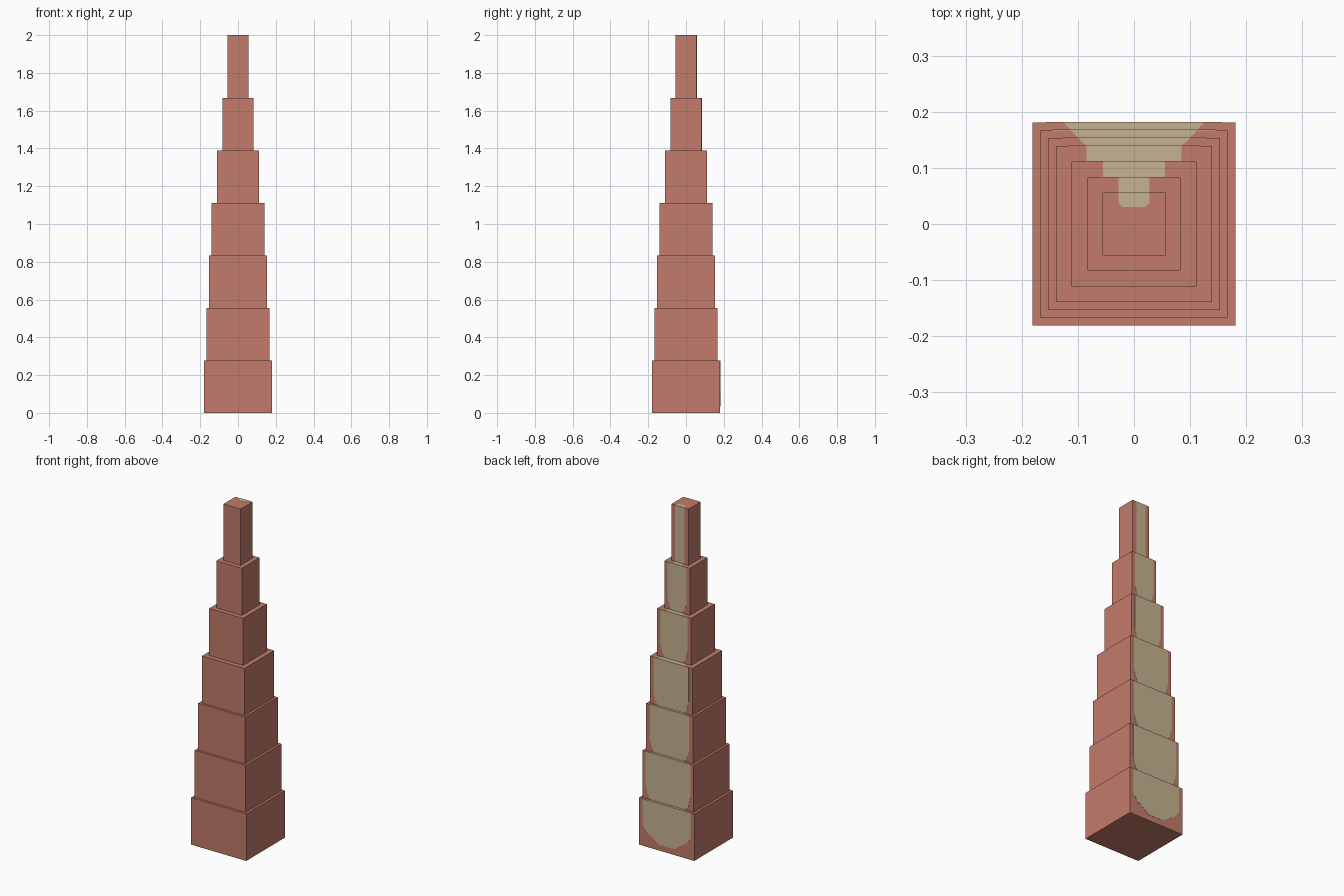
import bpy, bmesh

if "Cube" in bpy.data.objects:
    bpy.data.objects.remove(bpy.data.objects["Cube"])


def material(name, rgb):
    m = bpy.data.materials.new(name)
    m.diffuse_color = (*rgb, 1)
    m.use_nodes = True
    m.node_tree.nodes["Principled BSDF"].inputs["Base Color"].default_value = m.diffuse_color
    return m


BRICK = material("brick_red", (0.54, 0.198, 0.147))
TAN = material("tan", (0.565, 0.456, 0.287))
T = 0.001  # painted plate thickness


def prism(name, points, offset, mat):
    """Extrude a flat outline along an offset vector."""
    bm = bmesh.new()
    face = bm.faces.new([bm.verts.new(p) for p in points])
    res = bmesh.ops.extrude_face_region(bm, geom=[face], use_keep_orig=True)
    verts = [g for g in res["geom"] if isinstance(g, bmesh.types.BMVert)]
    bmesh.ops.translate(bm, verts=verts, vec=offset)
    bmesh.ops.recalc_face_normals(bm, faces=bm.faces)
    me = bpy.data.meshes.new(name)
    bm.to_mesh(me)
    bm.free()
    me.materials.append(mat)
    ob = bpy.data.objects.new(name, me)
    bpy.context.collection.objects.link(ob)


def mirrored(half):
    """Complete a right-hand outline (bottom to top) across x = 0."""
    return half + [(-x, v) for x, v in reversed(half)]


levels = [0, 0.278, 0.556, 0.833, 1.111, 1.389, 1.667, 2.0]
halves = [0.181, 0.167, 0.153, 0.139, 0.111, 0.083, 0.056]
# Half widths of the tan strip: on the back faces, and outer/inner on the ledges
wall_w = [0.157, 0.146, 0.128, 0.116, 0.088, 0.063, 0.031]
ledge_w = [(0.125, 0.112), (0.112, 0.100), (0.100, 0.085), (0.085, 0.085),
           (0.055, 0.055), (0.028, 0.028)]

for i, h in enumerate(halves):
    z0, z1 = levels[i], levels[i + 1]
    n = i + 1

    # Stacked square tier
    prism(f"tier_{n}", [(-h, -h, z0), (h, -h, z0), (h, h, z0), (-h, h, z0)],
          (0, 0, z1 - z0), BRICK)

    # Tan patch on the back wall, narrowing towards its foot
    w = wall_w[i]
    if i == 0:
        half = [(0.05, 0.035), (0.10, 0.07), (0.125, 0.085), (w, 0.125), (w, z1)]
    elif i == 6:
        half = [(w, z0), (w, z1)]
    else:
        foot = ledge_w[i - 1][1]
        foot = min(foot, w - 0.028)
        half = [(foot, z0), (w - 0.012, z0 + 0.03), (w, z0 + 0.075), (w, z1)]
    prism(f"back_patch_{n}", [(x, h, z) for x, z in mirrored(half)], (0, T, 0), TAN)

    # Tan patch on the ledge, or on the roof of the last tier
    if i < 6:
        half = [(ledge_w[i][1], halves[i + 1]), (ledge_w[i][0], h)]
    else:
        half = [(0.02, 0.03), (0.028, 0.038), (0.028, h)]
    # Sunk slightly so the total height stays at 2 units
    prism(f"top_patch_{n}", [(x, y, z1 - T / 2) for x, y in mirrored(half)],
          (0, 0, T), TAN)
